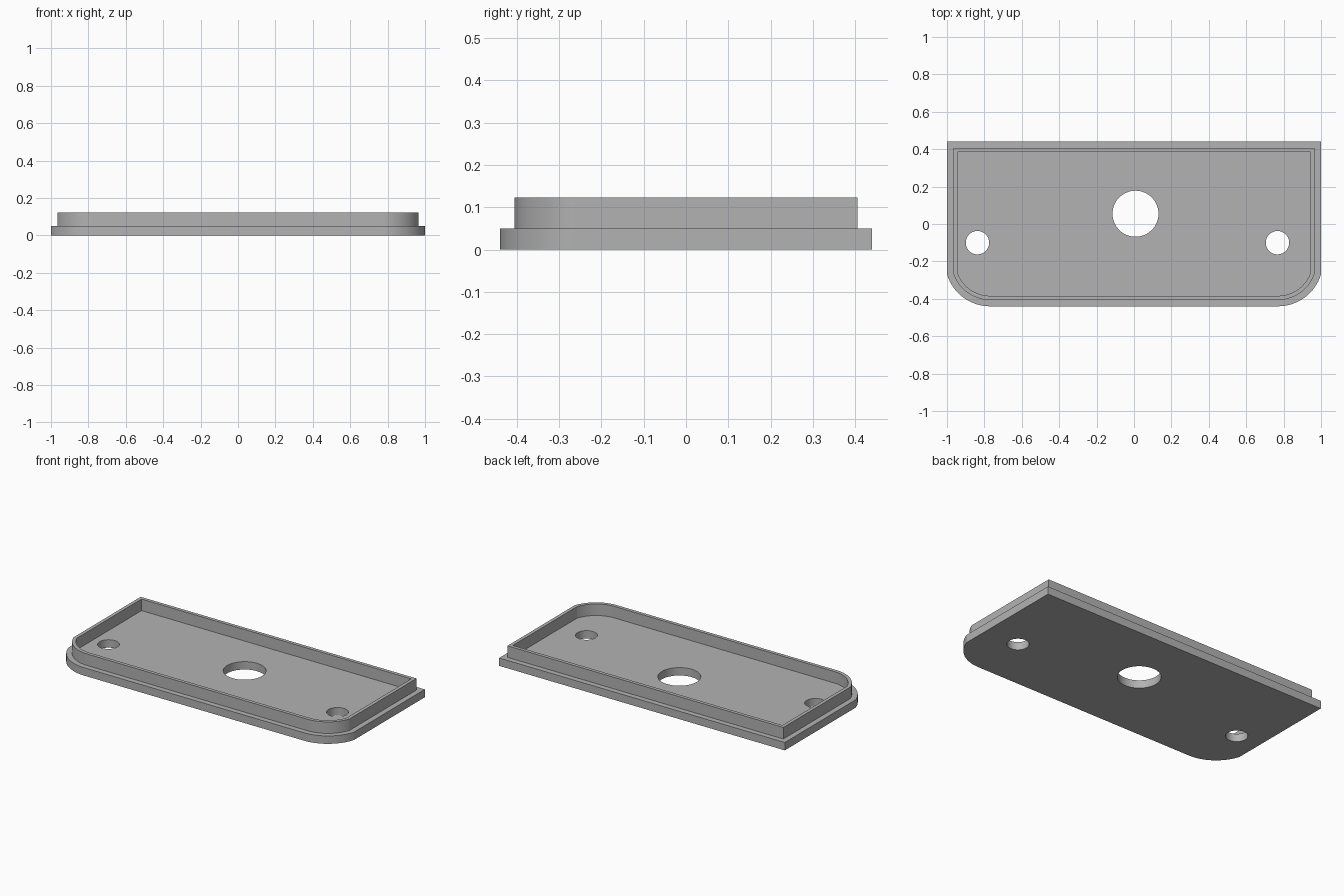
import bpy, bmesh, math

if "Cube" in bpy.data.objects:
    bpy.data.objects.remove(bpy.data.objects["Cube"], do_unlink=True)

HALF_X, HALF_Y = 1.0, 0.44
CORNER_X, CORNER_Y, CORNER_R = 0.77, -0.2, 0.24
PLATE_TOP, RIM_TOP = 0.05, 0.123

grey = bpy.data.materials.new("plain grey")
grey.use_nodes = True
colour = (0.45, 0.45, 0.45, 1)
grey.diffuse_color = colour
grey.node_tree.nodes["Principled BSDF"].inputs["Base Color"].default_value = colour


def outline(inset, steps=20):
    """Square back corners, rounded front corners, shrunk by inset."""
    hx, hy, r = HALF_X - inset, HALF_Y - inset, CORNER_R - inset
    end = math.acos(-(hx - CORNER_X) / r) - math.pi / 2
    right = []
    for i in range(steps + 1):
        a = end * i / steps
        right.append((CORNER_X + r * math.sin(a), CORNER_Y - r * math.cos(a)))
    right.append((hx, hy))
    return right + [(-x, y) for x, y in reversed(right)]


def circle(cx, cy, r, n=64):
    return [(cx + r * math.cos(math.tau * i / n), cy + r * math.sin(math.tau * i / n))
            for i in range(n)]


def solid(name, loops, z0, z1):
    """Extrude an outline, with any inner loops left open as holes."""
    bm = bmesh.new()
    edges = []
    for loop in loops:
        verts = [bm.verts.new((x, y, z0)) for x, y in loop]
        edges += [bm.edges.new((v, verts[i - 1])) for i, v in enumerate(verts)]
    bmesh.ops.triangle_fill(bm, use_beauty=True, use_dissolve=False, edges=edges)
    result = bmesh.ops.extrude_face_region(bm, geom=bm.faces[:])
    top = [g for g in result["geom"] if isinstance(g, bmesh.types.BMVert)]
    bmesh.ops.translate(bm, verts=top, vec=(0, 0, z1 - z0))
    bmesh.ops.recalc_face_normals(bm, faces=bm.faces[:])
    mesh = bpy.data.meshes.new(name)
    bm.to_mesh(mesh)
    bm.free()
    mesh.materials.append(grey)
    obj = bpy.data.objects.new(name, mesh)
    bpy.context.collection.objects.link(obj)
    bpy.ops.object.select_all(action="DESELECT")
    obj.select_set(True)
    bpy.context.view_layer.objects.active = obj
    bpy.ops.object.shade_smooth_by_angle(angle=math.radians(12))
    return obj


# Base plate with a large centre hole and two screw holes
solid("base_plate", [outline(0), circle(0.008, 0.055, 0.123),
                     circle(-0.837, -0.10, 0.0625), circle(0.767, -0.10, 0.0625)],
      0, PLATE_TOP)

# Thin raised rim standing on the plate
solid("raised_rim", [outline(0.034), outline(0.056)], PLATE_TOP, RIM_TOP)
